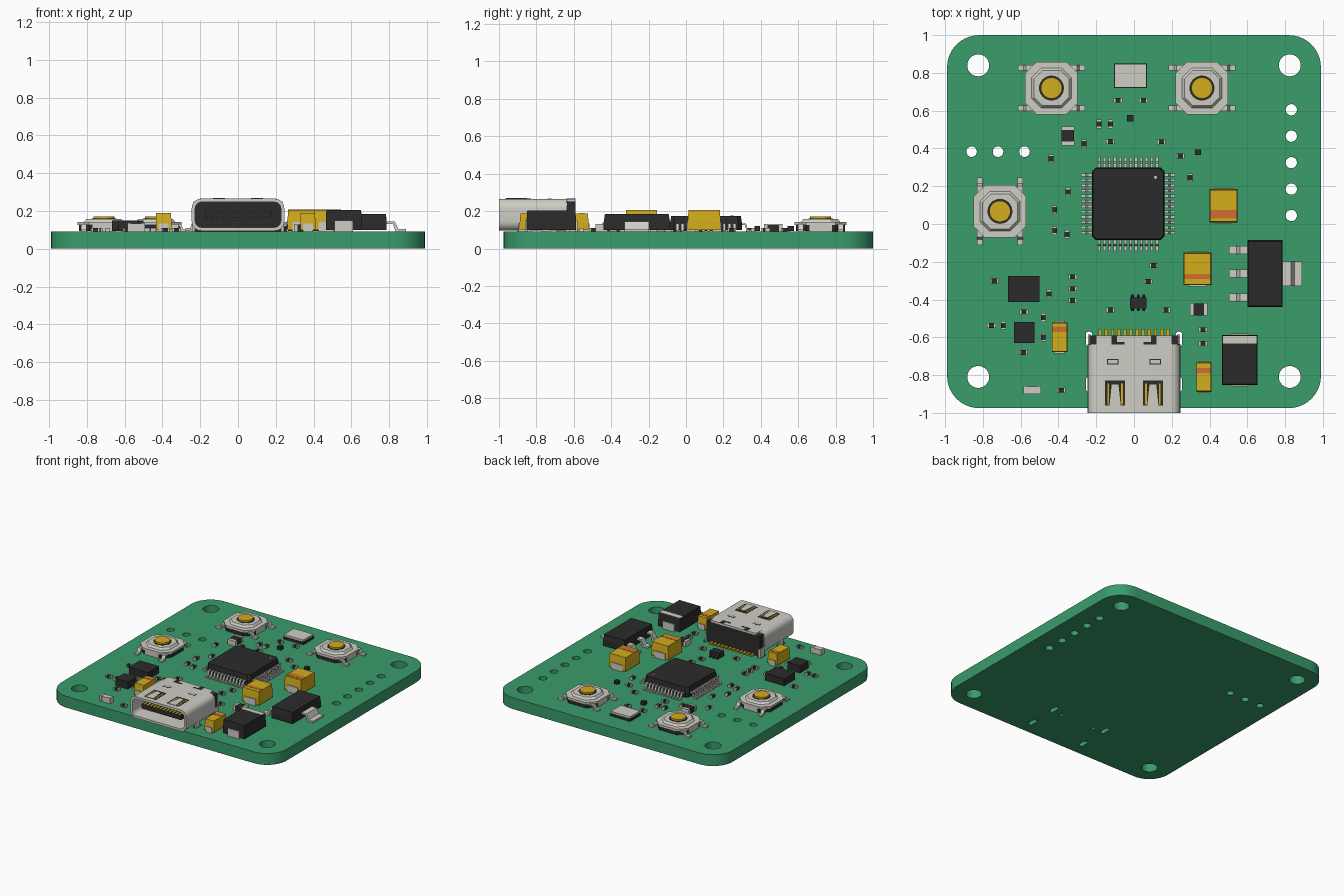
import bpy, bmesh
from math import pi, cos, sin
from mathutils import Matrix, Vector

if "Cube" in bpy.data.objects:
    bpy.data.objects.remove(bpy.data.objects["Cube"])

TOP = 0.09  # upper face of the board


def material(name, *rgb):
    lin = [((c / 255 + 0.055) / 1.055) ** 2.4 for c in rgb] + [1]
    m = bpy.data.materials.new(name)
    m.use_nodes = True
    m.diffuse_color = lin
    m.node_tree.nodes["Principled BSDF"].inputs["Base Color"].default_value = lin
    return m


GREEN = material("board green", 58, 156, 107)
METAL = material("pale metal", 206, 205, 197)
BLACK = material("black plastic", 44, 43, 44)
YELLOW = material("yellow", 212, 173, 28)
ORANGE = material("orange", 208, 112, 46)


def rounded(w, h, r, steps=1):
    """Centred rounded rectangle; one step per corner gives a chamfer."""
    pts = []
    for k, (sx, sy) in enumerate([(1, 1), (-1, 1), (-1, -1), (1, -1)]):
        for i in range(steps + 1):
            a = pi / 2 * (k + i / steps)
            pts.append((sx * (w / 2 - r) + r * cos(a), sy * (h / 2 - r) + r * sin(a)))
    return pts


def circle(r, n=32):
    return [(r * cos(2 * pi * i / n), r * sin(2 * pi * i / n)) for i in range(n)]


class Part:
    """One component, assembled from prisms around its own origin."""

    def __init__(self, name, x=0, y=0, z=TOP, turn=0):
        self.name, self.bm, self.mats = name, bmesh.new(), []
        self.base = Matrix.Translation((x, y, z)) @ Matrix.Rotation(turn, 4, 'Z')

    def loop(self, pts, z, m):
        return [self.bm.verts.new(self.base @ m @ Vector((x, y, z))) for x, y in pts]

    def face(self, verts, mat):
        if mat not in self.mats:
            self.mats.append(mat)
        self.bm.faces.new(verts).material_index = self.mats.index(mat)

    def walls(self, a, b, mat):
        for i in range(len(a)):
            j = (i + 1) % len(a)
            self.face([a[i], a[j], b[j], b[i]], mat)

    def prism(self, pts, z0, z1, mat, top=1.0, m=Matrix()):
        a = self.loop(pts, z0, m)
        b = self.loop([(x * top, y * top) for x, y in pts], z1, m)
        self.walls(a, b, mat)
        self.face(a[::-1], mat)
        self.face(b, mat)

    def box(self, x, y, w, d, z0, z1, mat, top=1.0):
        pts = [(-w / 2, -d / 2), (w / 2, -d / 2), (w / 2, d / 2), (-w / 2, d / 2)]
        self.prism(pts, z0, z1, mat, top, Matrix.Translation((x, y, 0)))

    def tube(self, outer, inner, z0, z1, mat, m):
        rings = [self.loop(p, z, m) for p, z in
                 [(outer, z0), (outer, z1), (inner, z1), (inner, z0)]]
        for i in range(4):
            self.walls(rings[i], rings[(i + 1) % 4], mat)

    def lead(self, x, y, angle, reach, width, h, t=0.01, mat=METAL):
        """Bent lead running outwards and down to the board."""
        r = reach
        pts = [(0, h), (.45 * r, h), (.62 * r, t), (r, t), (r, 0),
               (.5 * r, 0), (.35 * r, h - t), (0, h - t)]
        m = (Matrix.Translation((x, y, 0)) @ Matrix.Rotation(angle, 4, 'Z')
             @ Matrix.Rotation(pi / 2, 4, 'X'))
        self.prism(pts, -width / 2, width / 2, mat, 1.0, m)

    def finish(self):
        bmesh.ops.recalc_face_normals(self.bm, faces=self.bm.faces)
        me = bpy.data.meshes.new(self.name)
        self.bm.to_mesh(me)
        self.bm.free()
        for m in self.mats:
            me.materials.append(m)
        ob = bpy.data.objects.new(self.name, me)
        bpy.context.collection.objects.link(ob)
        return ob


# Circuit board: filled outline with drilled holes and slots
curve = bpy.data.curves.new("board_outline", 'CURVE')
curve.dimensions, curve.fill_mode, curve.extrude = '2D', 'BOTH', TOP / 2
holes = [(sx * .825, y, circle(.058)) for sx in (-1, 1) for y in (.84, -.81)]
holes += [(.833, .605 - .14 * i, circle(.03, 20)) for i in range(5)]
holes += [(-.86 + .14 * i, .383, circle(.028, 20)) for i in range(3)]
holes += [(s * .238, y, rounded(.034, .08, .016, 4)) for s in (-1, 1) for y in (-.61, -.85)]
holes += [(s * .15, -.635, circle(.016, 12)) for s in (-1, 1)]
for x, y, pts in [(0, .0125, rounded(1.98, 1.975, .17, 10))] + holes:
    sp = curve.splines.new('POLY')
    sp.points.add(len(pts) - 1)
    for p, (u, v) in zip(sp.points, pts):
        p.co = (x + u, y + v, 0, 1)
    sp.use_cyclic_u = True
outline = bpy.data.objects.new("board_outline", curve)
bpy.context.collection.objects.link(outline)
bpy.context.view_layer.update()
mesh = bpy.data.meshes.new_from_object(
    outline.evaluated_get(bpy.context.evaluated_depsgraph_get()))
bpy.data.objects.remove(outline)
mesh.materials.clear()
mesh.materials.append(GREEN)
board = bpy.data.objects.new("circuit_board", mesh)
board.location.z = TOP / 2
bpy.context.collection.objects.link(board)

# Push buttons
for x, y, turn in [(-.437, .72, 0), (.36, .72, 0), (-.71, .067, pi / 2)]:
    p = Part("push_button", x, y, TOP, turn)
    p.prism(rounded(.262, .262, .055), .004, .04, BLACK)
    p.prism(rounded(.278, .278, .06), .036, .052, METAL)
    p.prism(rounded(.21, .21, .05), .052, .068, METAL, .88)
    p.prism(circle(.066), .068, .0695, BLACK)
    p.prism(circle(.056), .06, .082, YELLOW)
    for sx in (-1, 1):
        p.box(sx * .128, 0, .012, .12, 0, .045, METAL)
        for sy in (-1, 1):
            p.lead(sx * .1, sy * .107, 0 if sx > 0 else pi, .078, .03, .04, .012)
    p.finish()

# Main processor with twelve leads on each side
p = Part("processor", -.031, .107)
p.prism(rounded(.384, .384, .02), .008, .045, BLACK)
p.prism(rounded(.384, .384, .02), .045, .085, BLACK, .97)
p.prism(circle(.008, 12), .085, .087, METAL, 1, Matrix.Translation((.145, .14, 0)))
for k in range(4):
    a = k * pi / 2
    for i in range(12):
        s = (i - 5.5) * .0278
        p.lead(.185 * cos(a) - s * sin(a), .185 * sin(a) + s * cos(a), a, .064, .015, .045)
p.finish()

# Crystal can
p = Part("crystal", -.018, .785)
p.box(0, 0, .175, .132, 0, .02, BLACK)
p.box(0, 0, .168, .125, .02, .036, METAL)
p.finish()

# Moulded capacitors with polarity stripe
for x, y, w, d, h, stripe, sw in [(.474, .097, .148, .176, .115, -.045, .046),
                                  (.336, -.238, .148, .172, .115, -.04, .026),
                                  (-.394, -.6, .083, .158, .098, .042, .028),
                                  (.37, -.81, .08, .158, .098, .034, .028)]:
    p = Part("moulded_capacitor", x, y)
    p.box(0, 0, w, d, .008, h * .5, YELLOW)
    p.box(0, 0, w, d, h * .5, h, YELLOW, .95)
    p.box(0, stripe, w * .95, sw, h, h + .002, ORANGE)
    for s in (-1, 1):
        p.box(0, s * d / 2, w * .65, .012, 0, h * .45, METAL)
        p.box(0, s * d * .38, w * .65, d * .24, 0, .01, METAL)
    p.finish()

# Power diode
p = Part("diode", .56, -.72)
p.box(0, 0, .19, .265, .01, .06, BLACK)
p.box(0, 0, .19, .265, .06, .114, BLACK, .97)
p.box(0, .108, .184, .04, .114, .116, METAL)
for s in (-1, 1):
    p.box(0, s * .134, .1, .014, 0, .06, METAL)
p.finish()

# Voltage regulator with heat tab
p = Part("regulator", .694, -.263)
p.box(0, 0, .187, .355, .008, .05, BLACK)
p.box(0, 0, .187, .355, .05, .095, BLACK, .96)
p.lead(.088, 0, 0, .108, .13, .055, .014)
for i in (-1, 0, 1):
    p.lead(-.088, i * .126, pi, .102, .042, .055, .014)
p.finish()

# Flat black chips
for x, y, w, d, h in [(-.585, -.345, .167, .137, .06), (-.581, -.575, .11, .11, .06),
                      (.022, -.418, .086, .06, .045), (.34, .38, .032, .03, .03),
                      (-.02, .56, .034, .034, .03)]:
    p = Part("flat_chip", x, y)
    p.box(0, 0, w, d, .004, h, BLACK)
    if h == .045:  # six short leads
        for i in (-1, 0, 1):
            for s in (-1, 1):
                p.lead(i * .03, s * .026, s * pi / 2, .018, .014, .022, .008, BLACK)
    p.finish()


# Small chip resistors and capacitors with metal end caps
def end_capped(name, x, y, turn=0, l=.046, w=.026, h=.02, body=BLACK):
    p = Part(name, x, y, TOP, turn)
    p.box(0, 0, l * .7, w * .96, 0, h * .95, body)
    for s in (-1, 1):
        p.box(s * l * .4, 0, l * .2, w, 0, h, METAL)
    p.finish()


across = [(-.085, .655), (.05, .655), (-.125, .437), (.145, .435), (.245, .36),
          (.105, -.22), (.075, -.305), (-.325, -.28), (-.325, -.343), (-.325, -.405),
          (-.74, -.302), (-.583, -.465), (-.755, -.537), (-.587, -.68), (-.385, -.88),
          (-.125, -.455), (.17, -.455), (.365, -.56), (.365, -.632)]
along = [(-.185, .53), (-.125, .53), (-.265, .425), (-.44, .345), (.297, .245),
         (-.35, .17), (-.42, .075), (-.42, -.035), (-.355, -.055), (-.45, -.37),
         (-.48, -.495), (-.48, -.6), (-.692, -.537)]
for spots, turn in ((across, 0), (along, pi / 2)):
    for x, y in spots:
        end_capped("small_chip", x, y, turn)
end_capped("large_chip", -.35, .467, pi / 2, .1, .068, .04)
end_capped("large_chip", .342, -.452, 0, .092, .066, .04)
end_capped("indicator_light", -.538, -.88, 0, .092, .042, .045, METAL)

# Socket: hollow rounded shell, facing the front edge
p = Part("socket_shell")
facing = Matrix.Translation((0, 0, .09)) @ Matrix.Rotation(pi / 2, 4, 'X')
p.tube(rounded(.49, .17, .05, 6), rounded(.454, .134, .036, 6), .635, 1.0, METAL, facing)
p.box(0, -.625, .4, .07, .16, .175, METAL)
for s in (-1, 1):
    for y in (-.61, -.85):  # mounting legs
        p.box(s * .236, y, .014, .05, -.06, .06, METAL)
    p.box(s * .112, -.73, .06, .03, .175, .1755, BLACK)
    p.box(s * .112, -.73, .05, .02, .1755, .177, METAL)
    p.box(s * .105, -.614, .03, .048, .175, .1765, BLACK)
    p.box(s * .08, -.632, .06, .014, .175, .1765, BLACK)
    # spring windows
    p.box(s * .1, -.895, .106, .135, .175, .1762, BLACK)
    p.box(s * .1, -.9, .082, .11, .1762, .177, YELLOW)
    p.box(s * .1, -.902, .064, .118, .177, .178, BLACK)
    p.prism([(-.03, -.965), (.03, -.965), (.018, -.85), (-.018, -.85)], .178, .18,
            METAL, 1, Matrix.Translation((s * .1, 0, 0)))
p.finish()

# Socket insert, contact tongue and solder pins
p = Part("socket_insert")
p.box(0, -.615, .47, .05, 0, .16, BLACK)
p.prism(rounded(.456, .136, .036, 6), .63, .8, BLACK, 1, facing)
p.box(0, -.875, .35, .17, .073, .107, BLACK)
for i in range(12):
    x = (i - 5.5) * .028
    p.box(x, -.89, .014, .14, .107, .11, YELLOW)
    p.box(x, -.89, .014, .14, .07, .073, YELLOW)
    p.box(x * 1.16, -.575, .018, .04, 0, .012, YELLOW)
p.finish()

# Smooth the round parts, keep corners sharp
for ob in bpy.context.collection.objects:
    if ob.type == 'MESH' and ob.name.split(".")[0] in (
            "circuit_board", "push_button", "socket_shell", "socket_insert"):
        bpy.ops.object.select_all(action='DESELECT')
        ob.select_set(True)
        bpy.context.view_layer.objects.active = ob
        bpy.ops.object.shade_smooth_by_angle(angle=pi / 6)
